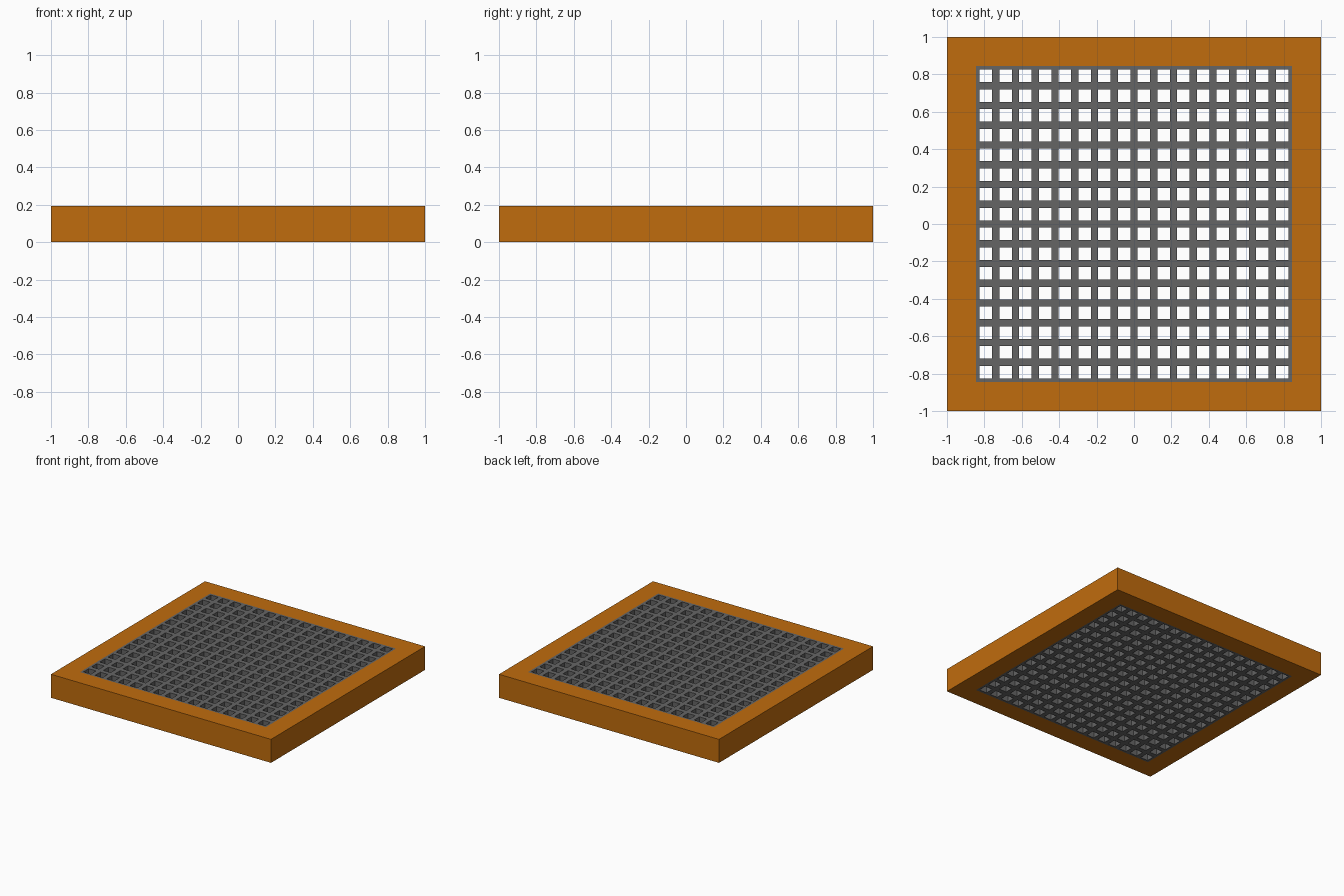
import bpy, bmesh

if "Cube" in bpy.data.objects:
    bpy.data.objects.remove(bpy.data.objects["Cube"])

HEIGHT = 0.193
INNER = 0.845
CELLS = 16
BAR_HALF = 0.019


def finish(bm, name, color=None):
    bmesh.ops.recalc_face_normals(bm, faces=bm.faces)
    mesh = bpy.data.meshes.new(name)
    bm.to_mesh(mesh)
    bm.free()
    obj = bpy.data.objects.new(name, mesh)
    bpy.context.collection.objects.link(obj)
    if color:
        mat = bpy.data.materials.new(name + "_paint")
        mat.diffuse_color = color
        mat.use_nodes = True
        mat.node_tree.nodes["Principled BSDF"].inputs["Base Color"].default_value = mat.diffuse_color
        mesh.materials.append(mat)
    return obj


def perforated_plate(half, cells, inset):
    """Plate standing on z = 0 with an open square hole in every cell."""
    bm = bmesh.new()
    bmesh.ops.create_grid(bm, x_segments=cells, y_segments=cells, size=half)
    holes = list(bm.faces)
    bmesh.ops.inset_individual(bm, faces=holes, thickness=inset, use_even_offset=True)
    bmesh.ops.delete(bm, geom=holes, context='FACES')
    # raise the flat pattern into a solid, keeping the lower faces
    base = list(bm.faces)
    dup = bmesh.ops.extrude_face_region(bm, geom=base, use_keep_orig=True)
    top = [g for g in dup["geom"] if isinstance(g, bmesh.types.BMVert)]
    bmesh.ops.translate(bm, verts=top, vec=(0, 0, HEIGHT))
    return bm


# Wooden-coloured outer frame: a single cell with one large hole
finish(perforated_plate(1.0, 1, 1.0 - INNER), "frame", (0.53, 0.15, 0.004, 1))

# Grey grate of square openings, flush with the frame
finish(perforated_plate(INNER, CELLS, BAR_HALF), "grate", (0.13, 0.13, 0.13, 1))
